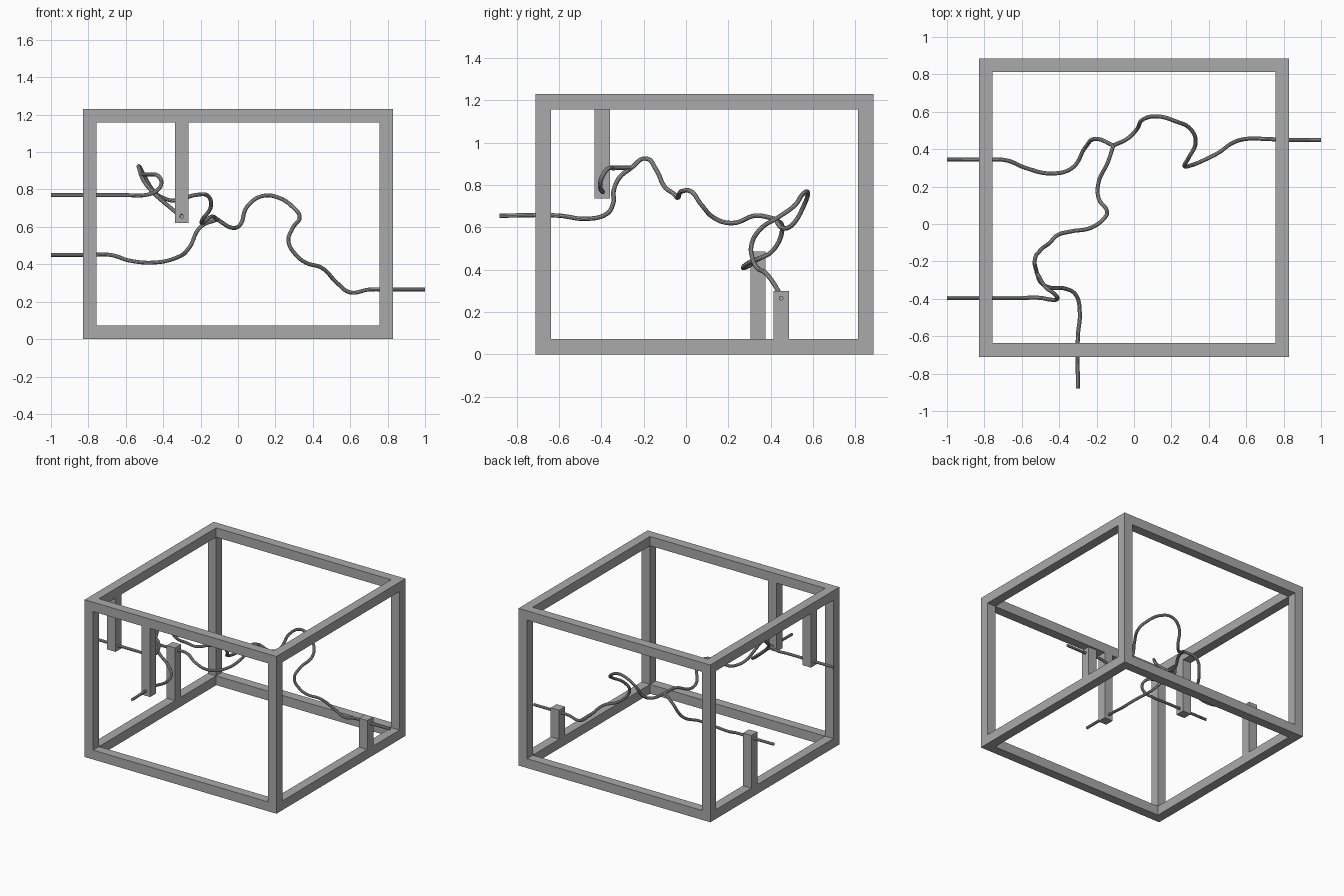
import bpy
from mathutils import Vector

default_cube = bpy.data.objects.get("Cube")
if default_cube:
    bpy.data.objects.remove(default_cube, do_unlink=True)

# One plain grey for everything
grey = bpy.data.materials.new("plain grey")
grey.use_nodes = True
grey.diffuse_color = (0.4, 0.4, 0.4, 1)
grey.node_tree.nodes["Principled BSDF"].inputs["Base Color"].default_value = grey.diffuse_color


def box(name, low, high):
    """Axis-aligned box between two opposite corners."""
    low, high = Vector(low), Vector(high)
    bpy.ops.mesh.primitive_cube_add(size=1, location=(low + high) / 2)
    obj = bpy.context.object
    obj.name = name
    obj.scale = high - low
    bpy.ops.object.transform_apply(location=False, rotation=False, scale=True)
    obj.data.materials.append(grey)
    return obj


def tube(name, points, radius=0.0108):
    """Smooth round wire through the points, given in hundredths."""
    curve = bpy.data.curves.new(name, "CURVE")
    curve.dimensions = "3D"
    curve.bevel_depth = radius
    curve.bevel_resolution = 3
    curve.resolution_u = 8
    curve.use_fill_caps = True
    spline = curve.splines.new("BEZIER")
    spline.bezier_points.add(len(points) - 1)
    for knot, point in zip(spline.bezier_points, points):
        knot.co = Vector(point) / 100
        knot.handle_left_type = knot.handle_right_type = "AUTO"
    curve.materials.append(grey)
    obj = bpy.data.objects.new(name, curve)
    bpy.context.collection.objects.link(obj)
    bpy.ops.object.select_all(action="DESELECT")
    obj.select_set(True)
    bpy.context.view_layer.objects.active = obj
    bpy.ops.object.convert(target="MESH")
    bpy.ops.object.shade_smooth_by_angle()


# Open box frame: outer extents and beam thickness
side, front, back, top, beam = 0.83, -0.71, 0.885, 1.23, 0.073
inner = side - beam

for x, x_name in ((-side, "right"), (inner, "left")):
    for y, y_name in ((front, "front"), (back - beam, "back")):
        box(f"{y_name}_{x_name}_upright", (x, y, 0), (x + beam, y + beam, top))

for z, z_name in ((0, "bottom"), (top - beam, "top")):
    for y, y_name in ((front, "front"), (back - beam, "back")):
        box(f"{z_name}_{y_name}_rail", (-inner, y, z), (inner, y + beam, z + beam))
    for x, x_name in ((-side, "right"), (inner, "left")):
        box(f"{z_name}_{x_name}_rail", (x, front + beam, z),
            (x + beam, back - beam, z + beam))

# Short posts that hold the wire ends
half = beam / 2
wire_margin = 0.035


def side_post(name, x, y, low, high):
    box(name, (x, y - half, low), (x + beam, y + half, high))


side_post("hanging_right_post", -side, -0.395, 0.77 - wire_margin, top - beam)
side_post("standing_right_post", -side, 0.34, beam, 0.45 + wire_margin)
side_post("standing_left_post", inner, 0.45, beam, 0.265 + wire_margin)
box("hanging_front_post", (-0.3 - half, front, 0.655 - wire_margin),
    (-0.3 + half, front + beam, top - beam))

# Branching wire: two inlets meet at a fork, a trunk leads to a second fork
first_fork = (-52, -26, 88)
second_fork = (-11, 42, 64)

tube("right_inlet_wire", [
    (-100, -39.5, 77), (-60, -39.5, 77), (-50, -39.5, 77), (-44, -40.5, 79),
    (-41, -40, 83), (-43, -37, 87.5), (-47, -34, 88), first_fork])

tube("front_inlet_wire", [
    (-30, -88, 65.5), (-30, -60, 65.5), (-29, -47, 64), (-31, -38, 66),
    (-37, -34.5, 71), (-45, -34, 78), (-50, -31, 84), first_fork])

tube("trunk_wire", [
    first_fork, (-53, -19, 92.5), (-50, -14, 87), (-45, -10, 79),
    (-41, -6, 76), (-34, -4, 74), (-23, -2, 77), (-16, 3, 76.5),
    (-14.5, 7, 71), (-19, 14, 64), (-19, 22, 62), (-14, 33, 65.5), second_fork])

tube("back_right_wire", [
    (-100, 34.5, 45), (-80, 34.5, 45), (-68, 34, 45), (-58, 30, 42),
    (-44, 27, 41), (-33, 30, 43.5), (-26, 41, 49), (-20, 45.5, 60), second_fork])

tube("left_outlet_wire", [
    second_fork, (-3, 46, 59.5), (1, 50, 61), (5, 56, 71), (13, 57.5, 76.5),
    (22, 55, 75.5), (30, 51, 70), (33, 44, 65), (29, 35, 59), (27, 31, 52),
    (31, 31.5, 45), (36, 33.5, 41), (45, 38, 38), (53, 43.5, 30),
    (60, 45.5, 25), (70, 45.5, 26.5), (80, 45, 26.5), (100, 45, 26.5)])
